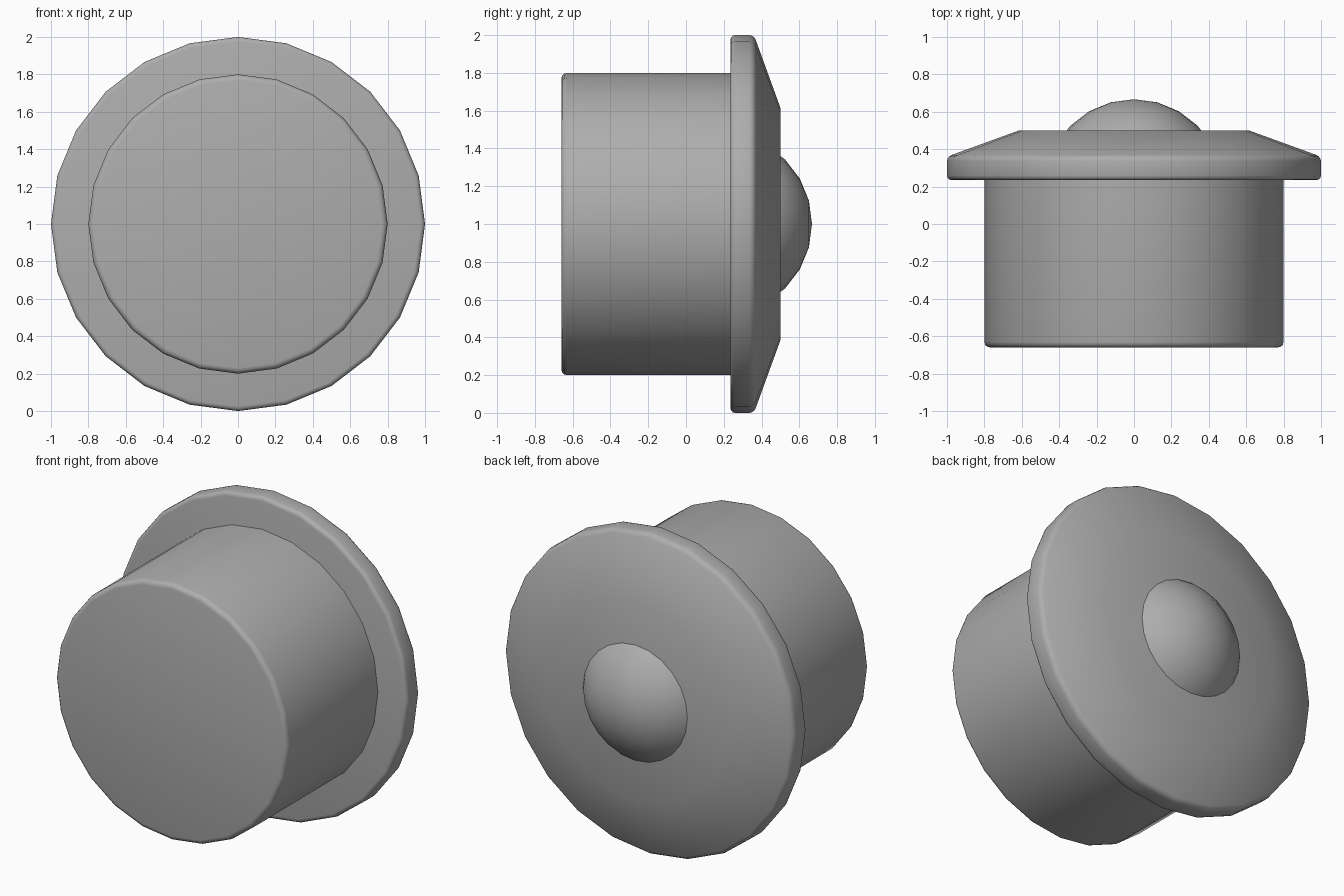
import bpy
import bmesh
from math import radians, pi, sin, cos
from mathutils import Matrix

cube = bpy.data.objects.get("Cube")
if cube:
    bpy.data.objects.remove(cube, do_unlink=True)

SIDES = 24
CENTRE_Z = 1.0

grey = bpy.data.materials.new("plain grey")
grey.use_nodes = True
colour = (0.42, 0.42, 0.42, 1)
grey.diffuse_color = colour
grey.node_tree.nodes["Principled BSDF"].inputs["Base Color"].default_value = colour


def finish(name, bm):
    """Turn a bmesh into a smooth-shaded grey object."""
    bmesh.ops.recalc_face_normals(bm, faces=bm.faces)
    mesh = bpy.data.meshes.new(name)
    bm.to_mesh(mesh)
    bm.free()
    mesh.materials.append(grey)
    obj = bpy.data.objects.new(name, mesh)
    bpy.context.collection.objects.link(obj)
    bpy.ops.object.select_all(action="DESELECT")
    obj.select_set(True)
    bpy.context.view_layer.objects.active = obj
    bpy.ops.object.shade_smooth_by_angle(angle=radians(35))
    return obj


def lathe(name, profile, rounded, width):
    """Turn (radius, y) points around the y axis, cap the ends, round chosen rims."""
    bm = bmesh.new()
    rings = []
    for r, y in profile:
        angles = [2 * pi * i / SIDES for i in range(SIDES)]
        rings.append([bm.verts.new((r * sin(a), y, CENTRE_Z + r * cos(a))) for a in angles])
    for low, high in zip(rings, rings[1:]):
        for i in range(SIDES):
            j = (i + 1) % SIDES
            bm.faces.new((low[i], low[j], high[j], high[i]))
    bm.faces.new(rings[0])
    bm.faces.new(rings[-1])
    rims = [bm.edges.get((rings[k][i], rings[k][i - 1])) for k in rounded for i in range(SIDES)]
    bmesh.ops.bevel(bm, geom=rims, offset=width, offset_type="OFFSET",
                    segments=3, profile=0.5, affect="EDGES")
    return finish(name, bm)


# Cylinder body with a rounded front rim
lathe("body", [(0.8, -0.66), (0.8, 0.24)], [0], 0.03)

# Wide flange with a chamfered back
lathe("flange", [(1.0, 0.235), (1.0, 0.36), (0.615, 0.5)], [0, 1], 0.025)

# Domed button on the back
dome = bmesh.new()
bmesh.ops.create_uvsphere(
    dome, u_segments=SIDES, v_segments=12, radius=0.48,
    matrix=Matrix.Translation((0, 0.187, CENTRE_Z)) @ Matrix.Rotation(radians(-90), 4, "X"))
bmesh.ops.bisect_plane(dome, geom=dome.verts[:] + dome.edges[:] + dome.faces[:],
                       plane_co=(0, 0.49, 0), plane_no=(0, 1, 0), clear_inner=True)
finish("dome", dome)
